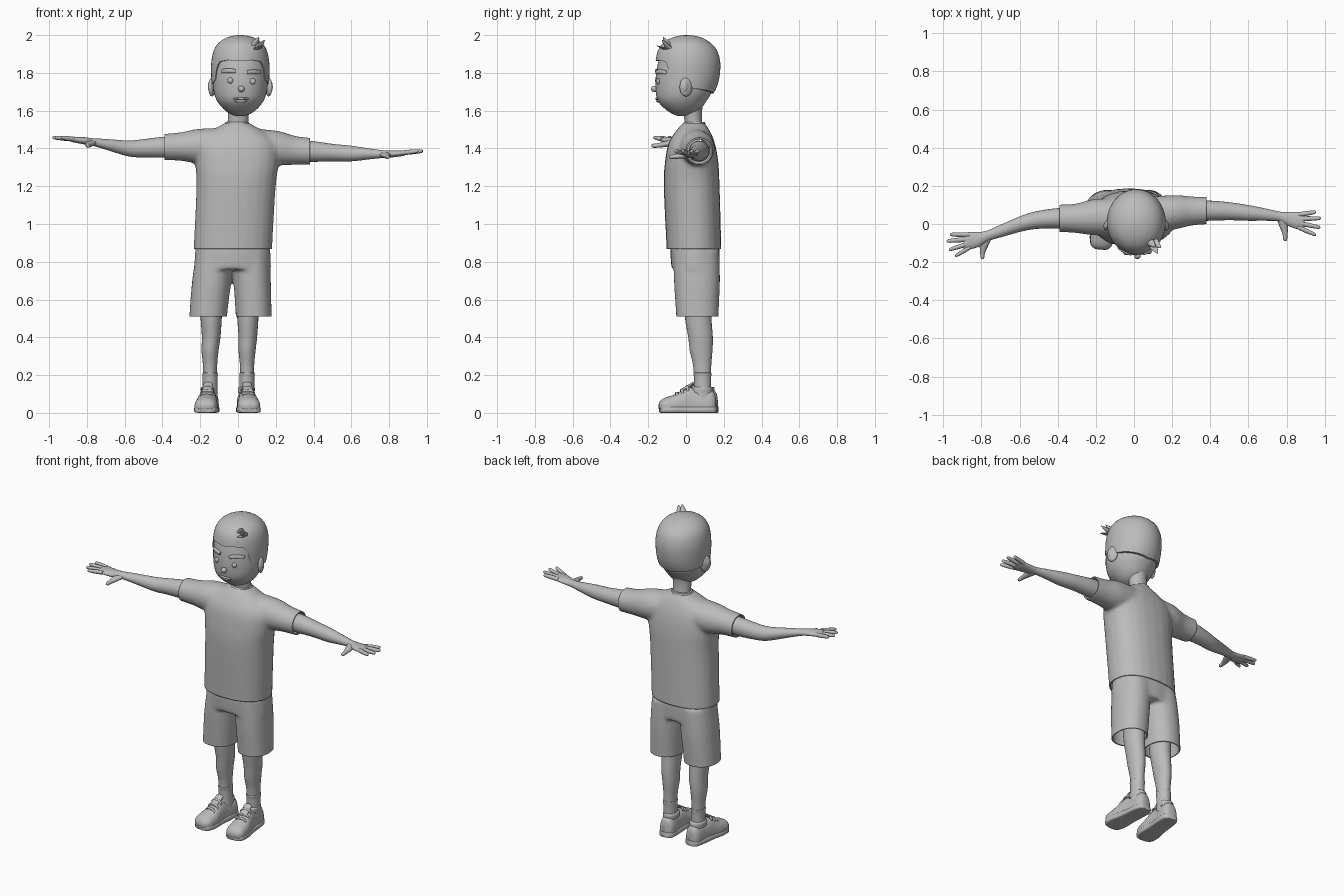
import bpy, bmesh, math
from mathutils import Vector, Matrix

GREY = bpy.data.materials.new("plain_grey")
GREY.diffuse_color = (0.5, 0.5, 0.5, 1)


def finish(ob, angle=40):
    ob.data.materials.clear()
    ob.data.materials.append(GREY)
    bpy.ops.object.select_all(action='DESELECT')
    ob.select_set(True)
    bpy.context.view_layer.objects.active = ob
    bpy.ops.object.shade_smooth_by_angle(angle=math.radians(angle))
    return ob


def make(name, bm, angle=40):
    bmesh.ops.recalc_face_normals(bm, faces=bm.faces)
    me = bpy.data.meshes.new(name)
    bm.to_mesh(me)
    bm.free()
    ob = bpy.data.objects.new(name, me)
    bpy.context.collection.objects.link(ob)
    return finish(ob, angle)


def dense(rings, steps=4):
    """Catmull-Rom refinement of a ring list"""
    out = []
    for i in range(len(rings) - 1):
        p = [rings[max(0, min(len(rings) - 1, j))] for j in range(i - 1, i + 3)]
        for s in range(steps):
            t = s / steps
            out.append([0.5 * (2 * b + (c - a) * t + (2 * a - 5 * b + 4 * c - d) * t * t
                               + (3 * b - a - 3 * c + d) * t ** 3) for a, b, c, d in zip(*p)])
    return out + [list(rings[-1])]


def skin(bm, rows, caps=True):
    rows = [[bm.verts.new(v) for v in r] for r in rows]
    n = len(rows[0])
    for r, q in zip(rows, rows[1:]):
        for i in range(n):
            bm.faces.new((r[i], r[(i + 1) % n], q[(i + 1) % n], q[i]))
    if caps:
        bm.faces.new(rows[0])
        bm.faces.new(rows[-1])


def loft(bm, rings, axis='z', n=24, p=2.0, floor=None):
    """Rings are (x, y, z, half size, half size), square to the axis"""
    u, v = {'z': (0, 1), 'x': (1, 2), 'y': (0, 2)}[axis]
    rows = []
    for r in dense(rings):
        row = []
        for i in range(n):
            a = 2 * math.pi * i / n
            c, s = math.cos(a), math.sin(a)
            co = Vector(r[:3])
            co[u] += r[3] * math.copysign(abs(c) ** (2 / p), c)
            co[v] += r[4] * math.copysign(abs(s) ** (2 / p), s)
            if floor is not None:
                co.z = max(co.z, floor)
            row.append(co)
        rows.append(row)
    skin(bm, rows)


def part(name, rings, axis='z', **kw):
    bm = bmesh.new()
    loft(bm, rings, axis, **kw)
    return make(name, bm, 50)


def ball(name, loc, size, rot=0):
    bm = bmesh.new()
    bmesh.ops.create_uvsphere(bm, u_segments=16, v_segments=10, radius=1)
    bm.transform(Matrix.Translation(loc) @ Matrix.Rotation(rot, 4, 'Z') @ Matrix.Diagonal((*size, 1)))
    return make(name, bm, 80)


def garment(name, lofts, cuts):
    """Blend several lofts into one cloth piece, then trim open hems"""
    bm = bmesh.new()
    for rings, axis, p in lofts:
        loft(bm, rings, axis, p=p)
    ob = make(name, bm)
    m = ob.modifiers.new("blend", 'REMESH')
    m.mode, m.voxel_size = 'VOXEL', 0.01
    m = ob.modifiers.new("relax", 'SMOOTH')
    m.factor, m.iterations = 0.5, 10
    for mod in [x.name for x in ob.modifiers if x.name in ("blend", "relax")]:
        bpy.ops.object.modifier_apply(modifier=mod)
    bm = bmesh.new()
    bm.from_mesh(ob.data)
    for co, no in cuts:
        bmesh.ops.bisect_plane(bm, geom=bm.verts[:] + bm.edges[:] + bm.faces[:],
                               plane_co=co, plane_no=no, clear_outer=True)
    bm.to_mesh(ob.data)
    bm.free()
    finish(ob)
    m = ob.modifiers.new("cloth", 'SOLIDIFY')
    m.thickness, m.offset = 0.008, -1


# Shirt
torso = [(-.027, .042, .80, .209, .145), (-.027, .042, .87, .208, .145), (-.01, .03, 1.2, .21, .148),
         (-.005, .03, 1.33, .222, .141), (-.005, .03, 1.42, .215, .125), (-.005, .035, 1.48, .16, .098),
         (-.005, .04, 1.525, .08, .066), (-.005, .042, 1.537, .062, .056)]
sleeve_l = [(0, .035, 1.41, .1, .1), (-.2, .036, 1.412, .096, .093), (-.3, .03, 1.41, .078, .076),
            (-.39, .03, 1.408, .072, .07), (-.44, .03, 1.408, .07, .069)]
sleeve_r = [(0, .035, 1.41, .1, .1), (.2, .06, 1.402, .092, .093), (.3, .068, 1.39, .077, .077),
            (.38, .07, 1.385, .072, .072), (.43, .07, 1.383, .07, .07)]
garment("shirt", [(torso, 'z', 2.3), (sleeve_l, 'x', 2), (sleeve_r, 'x', 2)],
        [((0, 0, .868), (0, 0, -1)), ((-.39, 0, 0), (-1, 0, 0)), ((.38, 0, 0), (1, 0, 0))])
part("collar", [(-.005, .043, 1.51, .07, .064), (-.005, .043, 1.53, .066, .06), (-.005, .045, 1.541, .06, .055)])

# Shorts
hips = [(-.028, .048, .92, .192, .127), (-.028, .048, .85, .2, .131), (-.028, .05, .76, .204, .127)]
short_l = [(-.12, .055, .86, .1, .122), (-.14, .058, .7, .103, .122), (-.158, .06, .51, .1, .112),
           (-.16, .06, .46, .1, .11)]
short_r = [(.065, .055, .86, .1, .122), (.075, .058, .7, .099, .122), (.083, .06, .51, .095, .112),
           (.083, .06, .46, .095, .11)]
garment("shorts", [(hips, 'z', 2.3), (short_l, 'z', 2.2), (short_r, 'z', 2.2)], [((0, 0, .51), (0, 0, -1))])

# Legs, socks and shoes
for side, x, sx, turn, dy in (("left", -.142, -.155, -.1, .01), ("right", .052, .046, .08, 0)):
    k = -.006 if side == "left" else -.004
    part(side + "_leg", [(x, .062, .62, .062, .074), (x, .065, .5, .056, .07), (x, .077, .4, .049, .065),
                         (x + k, .08, .33, .045, .06), (x + k, .086, .24, .037, .047),
                         (x + k, .088, .1, .035, .042)])
    part(side + "_sock", [(x + k, .088, .08, .04, .045), (x + k, .088, .18, .039, .045),
                          (x + k, .087, .208, .041, .048), (x + k, .087, .213, .037, .044)])
    place = Matrix.Translation((sx, dy, 0)) @ Matrix.Translation((0, .06, 0)) @ \
        Matrix.Rotation(turn, 4, 'Z') @ Matrix.Translation((0, -.06, 0))
    shoe = [part(side + "_shoe", [(0, -.145, .035, .025, .012), (0, -.135, .035, .045, .03),
                                  (0, -.11, .035, .058, .046), (0, -.06, .035, .06, .062),
                                  (0, -.02, .035, .054, .085), (0, .02, .035, .049, .1),
                                  (0, .06, .035, .047, .09), (0, .12, .035, .048, .092),
                                  (0, .148, .035, .038, .075), (0, .157, .035, .022, .045)],
                 'y', p=2.3, floor=.02),
            part(side + "_sole", [(0, -.14, .018, .03, .016), (0, -.125, .017, .054, .017),
                                  (0, -.07, .017, .064, .017), (0, 0, .017, .056, .017),
                                  (0, .1, .017, .053, .017), (0, .145, .017, .045, .017),
                                  (0, .16, .017, .028, .016)], 'y', p=5),
            part(side + "_shoe_rim", [(0, .085, .105, .044, .056), (0, .085, .13, .045, .056),
                                      (0, .086, .138, .04, .05)]),
            part(side + "_tongue", [(0, -.03, .115, .024, .01), (0, .005, .135, .025, .01),
                                    (0, .035, .155, .024, .009)], 'y')]
    for i, (y, z) in enumerate(((-.05, .103), (-.022, .121), (.006, .138))):
        shoe.append(part(f"{side}_lace_{i + 1}", [(-.036, y, z - .016, .007, .006), (-.018, y, z, .008, .007),
                                                 (.018, y, z, .008, .007), (.036, y, z - .016, .007, .006)], 'x', n=10))
    for ob in shoe:
        ob.data.transform(place)

# Arms with palms, fingers and thumbs
arms = {
    "left": [(-.28, .03, 1.408, .055, .055), (-.4, .03, 1.406, .053, .055), (-.5, .022, 1.401, .047, .048),
             (-.58, .005, 1.4, .042, .042), (-.7, -.037, 1.422, .033, .028), (-.77, -.063, 1.434, .028, .02),
             (-.81, -.08, 1.44, .038, .019), (-.87, -.089, 1.447, .046, .015), (-.895, -.093, 1.45, .04, .009)],
    "right": [(.28, .07, 1.386, .055, .055), (.39, .07, 1.384, .053, .055), (.5, .067, 1.378, .047, .046),
              (.6, .058, 1.373, .041, .041), (.7, .048, 1.371, .031, .028), (.77, .038, 1.37, .026, .02),
              (.81, .026, 1.371, .037, .019), (.87, .016, 1.375, .046, .015), (.895, .013, 1.377, .04, .009)]}
fingers = {"left": [(-.965, -.055), (-.983, -.09), (-.97, -.135), (-.938, -.168)],
           "right": [(.955, .063), (.98, .03), (.977, -.018), (.955, -.058)]}
thumbs = {"left": [(-.775, -.075, 1.43, .028, .017), (-.787, -.115, 1.422, .022, .015),
                   (-.794, -.15, 1.416, .013, .012), (-.795, -.175, 1.414, .01, .01), (-.795, -.183, 1.414, .004, .004)],
          "right": [(.775, .03, 1.368, .028, .017), (.786, -.015, 1.362, .022, .015),
                    (.792, -.055, 1.357, .013, .012), (.793, -.082, 1.355, .01, .01), (.793, -.09, 1.355, .004, .004)]}
for side, rings in arms.items():
    part(side + "_arm", rings, 'x')
    part(side + "_thumb", thumbs[side], 'y', n=12)
    s, y0, z0 = (-1, -.09, 1.448) if side == "left" else (1, .016, 1.376)
    for i, (tx, ty) in enumerate(fingers[side]):
        bx, by = s * .86, y0 + .033 - .022 * i
        path = [(bx + (tx - bx) * t, by + (ty - by) * t, z0 + .01 * t, r, r)
                for t, r in ((0, .012), (.4, .0125), (.8, .0105), (.95, .008), (1, .003))]
        part(f"{side}_finger_{i + 1}", path, 'x', n=12)

# Neck and head
CX = .012
part("neck", [(0, .045, 1.47, .058, .052), (0, .04, 1.53, .055, .047), (.003, .035, 1.6, .056, .05),
              (.008, .035, 1.68, .065, .065)])
head = [(CX, -.02, 1.572, .02, .025), (CX, -.016, 1.585, .056, .06), (CX, -.017, 1.61, .09, .095),
        (CX, -.02, 1.65, .122, .128), (CX, -.012, 1.7, .14, .148), (CX, -.005, 1.78, .146, .155),
        (CX, .008, 1.87, .143, .152), (CX, .008, 1.94, .115, .12), (CX, .005, 1.98, .06, .06)]
part("head", head, n=40)


def ring_at(rings, z):
    for a, b in zip(rings, rings[1:]):
        if z <= b[2]:
            t = max(0, (z - a[2]) / max(1e-6, b[2] - a[2]))
            return [p + (q - p) * t for p, q in zip(a, b)]
    return rings[-1]


def face_y(x, z):
    r = ring_at(dense(head), z)
    return r[1] - r[4] * math.sqrt(max(0, 1 - ((x - r[0]) / r[3]) ** 2))


# Hair cap with a fringe, sideburns and nape line
hair = dense([(CX, 0, 1.68, .146, .14), (CX, .002, 1.73, .151, .163), (CX, .007, 1.79, .154, .172),
              (CX, .01, 1.86, .153, .171), (CX, .008, 1.92, .14, .156), (CX, .005, 1.96, .114, .124),
              (CX, .005, 1.985, .076, .082), (CX, .005, 1.997, .036, .038), (CX, .005, 2.0, .006, .006)], 6)
line = [(0, 1.862), (25, 1.868), (45, 1.86), (53, 1.835), (60, 1.765), (75, 1.745), (100, 1.72), (180, 1.69)]


def hairline(deg):
    for (a, za), (b, zb) in zip(line, line[1:]):
        if deg <= b:
            return za + (zb - za) * (deg - a) / (b - a)
    return line[-1][1]


N, M = 72, 20
rows = [[] for _ in range(M + 2)]
for i in range(N):
    a = 2 * math.pi * i / N
    z0 = hairline(math.degrees(min(a, 2 * math.pi - a)))
    for j in range(-1, M + 1):
        z = z0 + (2.0 - z0) * math.sin(max(j, 0) / M * math.pi / 2)
        r = ring_at(hair, z)
        k = .88 if j < 0 else 1
        rows[j + 1].append((r[0] + k * r[3] * math.sin(a), r[1] - k * r[4] * math.cos(a), z))
bm = bmesh.new()
skin(bm, rows)
make("hair", bm, 50)
for i, (x, y, z, dx, dy, dz) in enumerate(((.08, -.09, 1.945, .03, -.03, .045), (.1, -.085, 1.93, .04, -.04, .045),
                                          (.09, -.1, 1.925, .035, -.055, .02))):
    part(f"hair_tuft_{i + 1}", [(x, y, z, .024, .024), (x + dx * .6, y + dy * .6, z + dz * .6, .014, .014),
                                (x + dx, y + dy, z + dz, .002, .002)], n=10)

# Face details
for side, s, ex, ez, bx, bz in (("left", -1, -.041, 1.76, -.05, 1.812), ("right", 1, .078, 1.755, .085, 1.806)):
    ball(side + "_eye", (ex, face_y(ex, ez) - .003, ez), (.015, .01, .016))
    brow = [(bx + d, face_y(bx + d, bz) - .003, bz - abs(d) * .08, h * .9, h)
            for d, h in ((-.037, .004), (-.033, .01), (0, .012), (.033, .01), (.037, .004))]
    part(side + "_eyebrow", brow, 'x', n=12, p=3)
    ball(side + "_ear", (CX + s * .15, .0, 1.725), (.016, .036, .05), s * .35)
    ball(side + "_ear_inner", (CX + s * .16, -.004, 1.727), (.011, .02, .03), s * .35)
ball("nose", (.018, face_y(.018, 1.715) - .006, 1.715), (.017, .018, .017))
for nm, z, w, h in (("upper_lip", 1.663, .042, .007), ("lower_lip", 1.651, .033, .008)):
    ball(nm, (.015, face_y(.015, z) + .002, z), (w, .012, h))
